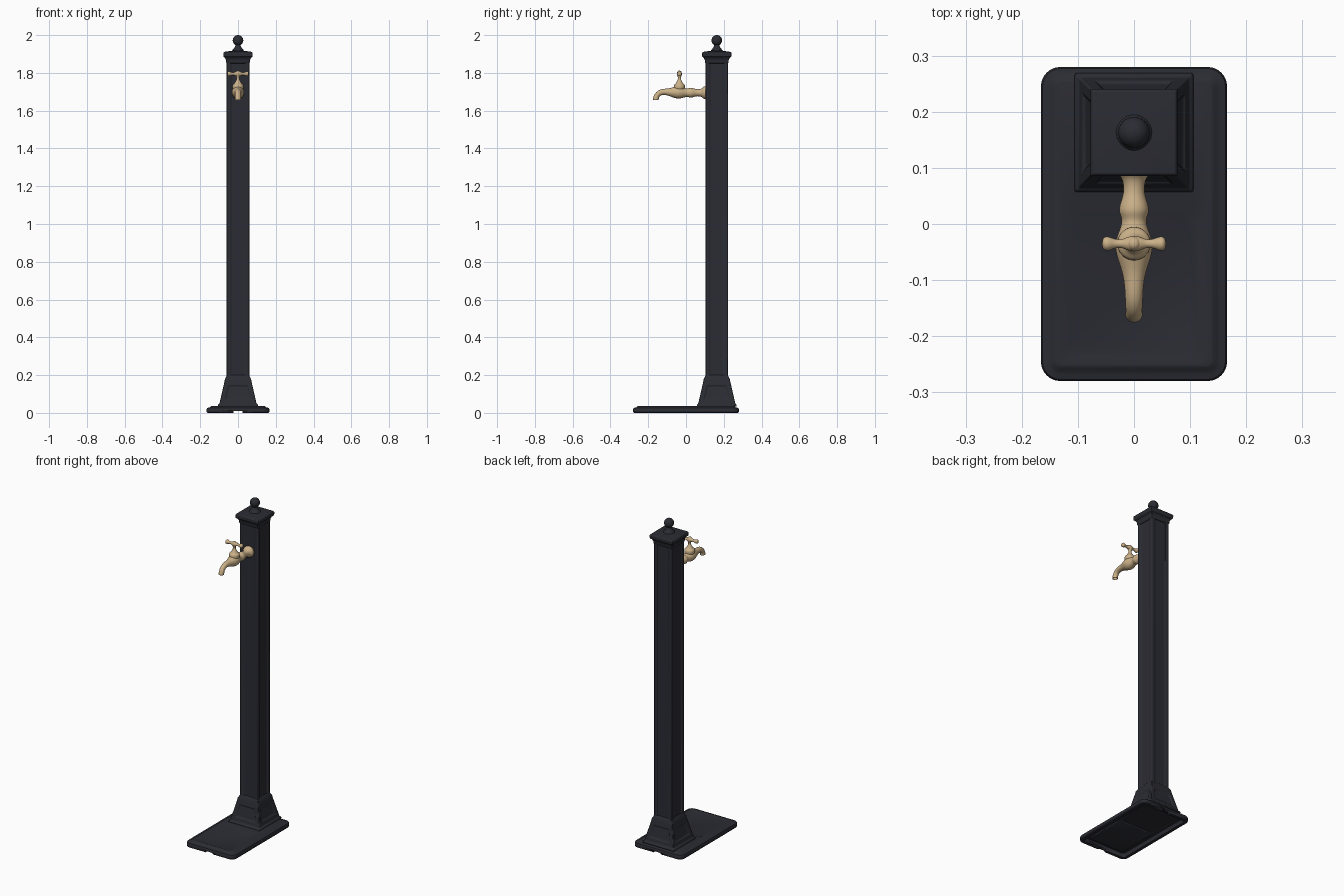
import bpy, bmesh, math
from mathutils import Vector, Matrix

cube = bpy.data.objects.get("Cube")
if cube:
    bpy.data.objects.remove(cube, do_unlink=True)

POST_Y = 0.163
TAP_Y = -0.035


def material(name, rgb):
    m = bpy.data.materials.new(name)
    m.use_nodes = True
    m.diffuse_color = (*rgb, 1)
    m.node_tree.nodes["Principled BSDF"].inputs["Base Color"].default_value = (*rgb, 1)
    return m


iron = material("dark iron", (0.024, 0.025, 0.033))
brass = material("pale brass", (0.60, 0.44, 0.25))


def finish(bm, name, mat, angle=35):
    bmesh.ops.recalc_face_normals(bm, faces=bm.faces)
    me = bpy.data.meshes.new(name)
    bm.to_mesh(me)
    bm.free()
    ob = bpy.data.objects.new(name, me)
    bpy.context.collection.objects.link(ob)
    me.materials.append(mat)
    bpy.ops.object.select_all(action='DESELECT')
    ob.select_set(True)
    bpy.context.view_layer.objects.active = ob
    bpy.ops.object.shade_smooth_by_angle(angle=math.radians(angle))
    return ob


def loft(rings):
    """Join rings of points with quads and cap both ends."""
    bm = bmesh.new()
    loops = [[bm.verts.new(p) for p in ring] for ring in rings]
    n = len(loops[0])
    for a, b in zip(loops, loops[1:]):
        for i in range(n):
            bm.faces.new((a[i], a[(i + 1) % n], b[(i + 1) % n], b[i]))
    ends = [bm.faces.new(loops[0][::-1]), bm.faces.new(loops[-1])]
    return bm, ends


def rounded(hx, hy, r, z, cy=0.0, steps=6):
    pts = []
    for k, (sx, sy) in enumerate(((1, 1), (-1, 1), (-1, -1), (1, -1))):
        for i in range(steps + 1):
            a = math.pi / 2 * (k + i / steps)
            pts.append((sx * (hx - r) + r * math.cos(a),
                        cy + sy * (hy - r) + r * math.sin(a), z))
    return pts


def square(h, z):
    return [(x * h, POST_Y + y * h, z) for x, y in ((1, 1), (-1, 1), (-1, -1), (1, -1))]


def bevel(ob, width, segments=2):
    m = ob.modifiers.new("soft edges", 'BEVEL')
    m.width, m.segments = width, segments
    m.limit_method, m.angle_limit = 'ANGLE', math.radians(30)


def square_part(name, profile, panel=None, soft=0.003):
    """Square stack; panel = (low, high, margin, depth) sinks the sides in that band."""
    bm, _ = loft([square(h, z) for h, z in profile])
    if panel:
        low, high, margin, depth = panel
        bm.normal_update()
        sides = [f for f in bm.faces if abs(f.normal.z) < 0.7
                 and low < f.calc_center_median().z < high]
        bmesh.ops.inset_individual(bm, faces=sides, thickness=margin, use_even_offset=True)
        bmesh.ops.inset_individual(bm, faces=sides, thickness=depth, depth=-depth,
                                   use_even_offset=True)
    ob = finish(bm, name, iron)
    bevel(ob, soft)
    return ob


def tube(name, points, mat, open_end=False, sides=16):
    """Round section of radius r swept along (y, z, r) points."""
    pts = [Vector((0, y, z)) for y, z, r in points]
    rings = []
    for i, (p, (_, _, r)) in enumerate(zip(pts, points)):
        t = (pts[min(i + 1, len(pts) - 1)] - pts[max(i - 1, 0)]).normalized()
        u = Vector((1, 0, 0))
        v = t.cross(u)
        rings.append([p + r * (math.cos(a) * u + math.sin(a) * v)
                      for a in (2 * math.pi * k / sides for k in range(sides))])
    bm, ends = loft(rings)
    if open_end:
        bm.normal_update()
        bmesh.ops.inset_individual(bm, faces=[ends[1]], thickness=0.004)
        bmesh.ops.inset_individual(bm, faces=[ends[1]], thickness=0.001, depth=-0.015)
    ob = finish(bm, name, mat, 60)
    s = ob.modifiers.new("smooth", 'SUBSURF')
    s.levels = s.render_levels = 2
    return ob


# Base plate: hollow below, stepped rim, shallow drip tray in front
def rim(inset, z):
    return rounded(0.166 - inset, 0.28 - inset, max(0.035 - inset, 0.012), z)


def tray(hx, hy, z):
    return rounded(hx, hy, 0.02, z, -0.11)


bm, _ = loft([tray(0.115, 0.125, 0.016), tray(0.122, 0.132, 0.022), rim(0.028, 0.022),
              rim(0.022, 0), rim(0.004, 0), rim(0, 0.005), rim(0, 0.02), rim(0.003, 0.026),
              rim(0.012, 0.028), rim(0.018, 0.030), rim(0.024, 0.036), rim(0.028, 0.037),
              tray(0.128, 0.138, 0.037), tray(0.115, 0.125, 0.032)])
plate = finish(bm, "base_plate", iron)

# Drain notch through the front and back rim
bm = bmesh.new()
bmesh.ops.create_cube(bm, size=1, matrix=Matrix.Diagonal((0.048, 0.7, 0.02, 1)))
cutter = finish(bm, "notch_cutter", iron)
cutter.hide_render = True
cutter.hide_set(True)
cut = plate.modifiers.new("drain notch", 'BOOLEAN')
cut.object, cut.operation, cut.solver = cutter, 'DIFFERENCE', 'EXACT'

# Flared pedestal, column with sunk panels, and cap
square_part("pedestal", [(0.106, 0.034), (0.105, 0.044), (0.098, 0.05), (0.071, 0.168),
                         (0.069, 0.180), (0.058, 0.200)], (0.08, 0.14, 0.022, 0.006))
square_part("column", [(0.060, 0.15), (0.060, 1.875)], (0.5, 1.5, 0.02, 0.005), 0.004)
square_part("column_collar", [(0.059, 1.85), (0.063, 1.856), (0.063, 1.868), (0.068, 1.878),
                              (0.072, 1.884)], soft=0.002)
square_part("cap", [(0.070, 1.880), (0.077, 1.886), (0.078, 1.905), (0.074, 1.911),
                    (0.025, 1.918)], soft=0.002)

# Finial: flared neck and ball
tube("finial_neck", [(POST_Y, z, r) for z, r in
                     ((1.908, 0.036), (1.916, 0.034), (1.926, 0.026), (1.938, 0.016),
                      (1.948, 0.013), (1.965, 0.014))], iron)
bm = bmesh.new()
bmesh.ops.create_uvsphere(bm, u_segments=32, v_segments=16, radius=0.028,
                          matrix=Matrix.Translation((0, POST_Y, 1.972)))
finish(bm, "finial_ball", iron, 60)

# Tap: body with wall flange and down-turned spout
tube("tap_body", [(0.118, 1.695, 0.034), (0.100, 1.695, 0.034), (0.091, 1.695, 0.033),
                  (0.082, 1.695, 0.020), (0.056, 1.695, 0.018), (0.040, 1.695, 0.024),
                  (0.022, 1.695, 0.029), (0.008, 1.695, 0.020), (-0.010, 1.695, 0.026),
                  (-0.035, 1.697, 0.036), (-0.060, 1.697, 0.031), (-0.085, 1.698, 0.021),
                  (-0.110, 1.700, 0.017), (-0.133, 1.698, 0.016), (-0.149, 1.688, 0.015),
                  (-0.157, 1.674, 0.015), (-0.160, 1.661, 0.016), (-0.160, 1.656, 0.016)],
     brass, open_end=True)

# Tap bonnet and stem
tube("tap_bonnet", [(TAP_Y, z, r) for z, r in
                    ((1.705, 0.030), (1.728, 0.031), (1.738, 0.029), (1.744, 0.019),
                     (1.755, 0.014), (1.763, 0.009), (1.775, 0.007), (1.785, 0.012),
                     (1.800, 0.014), (1.808, 0.010), (1.812, 0.004))], brass)

# Tap cross handle, swept along y and turned onto x
half = [(0.057, 0.006), (0.053, 0.013), (0.044, 0.013), (0.035, 0.008), (0.022, 0.007),
        (0.012, 0.012)]
profile = [(-d, r) for d, r in half] + [(0, 0.015)] + [(d, r) for d, r in half[::-1]]
handle = tube("tap_handle", [(d, 0, r) for d, r in profile], brass)
handle.rotation_euler.z = math.pi / 2
handle.location = (0, TAP_Y, 1.795)
